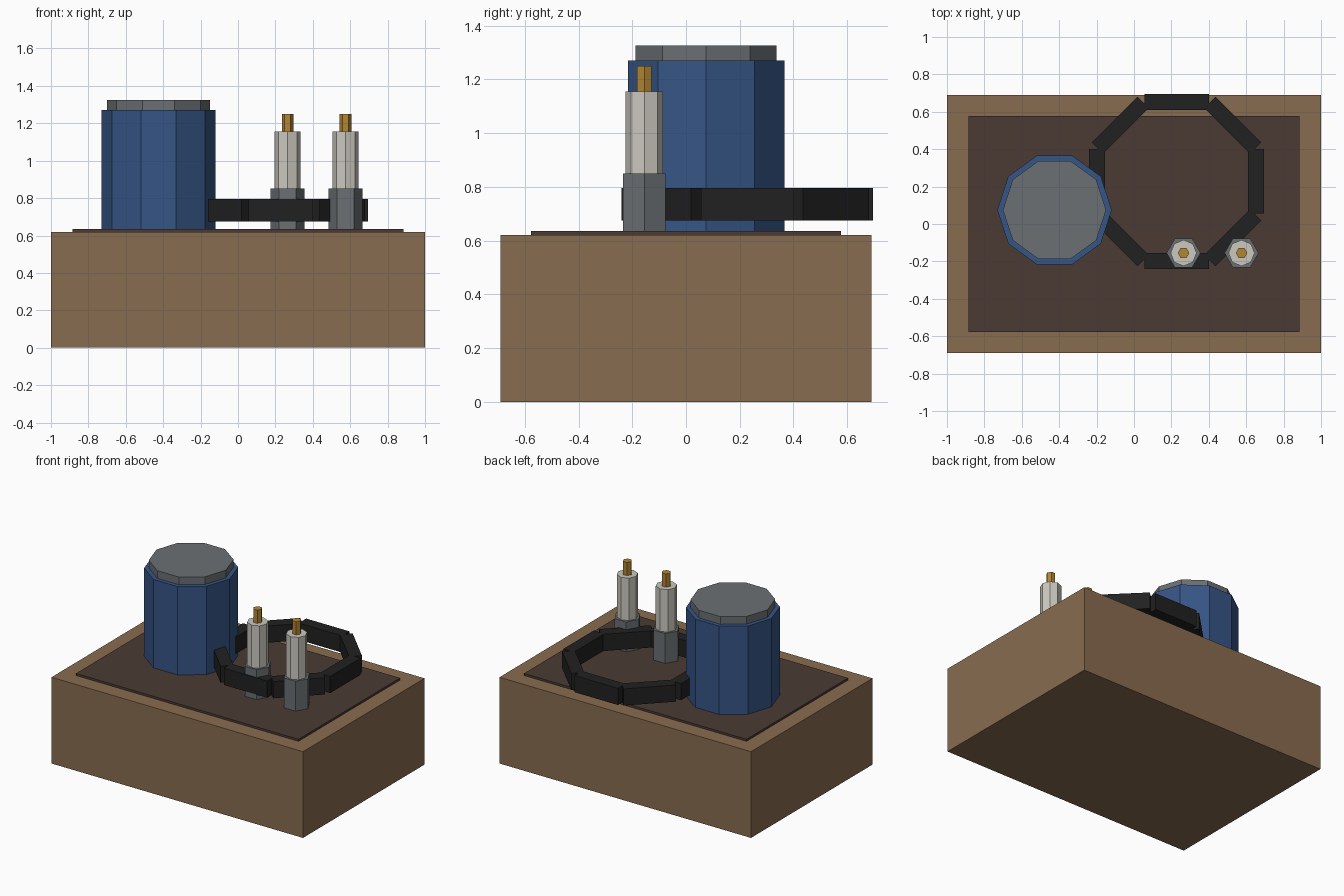
import bpy
import math

old = bpy.data.objects.get("Cube")
if old:
    bpy.data.objects.remove(old, do_unlink=True)


def material(name, rgb):
    m = bpy.data.materials.new(name)
    m.use_nodes = True
    colour = (*rgb, 1)
    m.diffuse_color = colour
    bsdf = next(n for n in m.node_tree.nodes if n.type == "BSDF_PRINCIPLED")
    bsdf.inputs["Base Color"].default_value = colour
    return m


wood = material("wood_brown", (0.25, 0.15, 0.08))
dark = material("dark_brown", (0.07, 0.043, 0.035))
blue = material("blue", (0.037, 0.09, 0.235))
steel = material("steel_grey", (0.145, 0.16, 0.17))
rubber = material("rubber_black", (0.015, 0.015, 0.015))
ceramic = material("ceramic_white", (0.6, 0.58, 0.52))
brass = material("brass", (0.45, 0.24, 0.035))


def finish(name, mat):
    ob = bpy.context.object
    ob.name = ob.data.name = name
    ob.data.materials.append(mat)
    return ob


def box(name, mat, centre, size, turn=0):
    bpy.ops.mesh.primitive_cube_add(size=1, location=centre, rotation=(0, 0, turn))
    ob = finish(name, mat)
    ob.scale = size
    return ob


def prism(name, mat, x, y, z0, z1, radius, sides):
    # Upright prism with one corner pointing along +x
    bpy.ops.mesh.primitive_cylinder_add(
        vertices=sides, radius=radius, depth=z1 - z0,
        location=(x, y, (z0 + z1) / 2))
    ob = finish(name, mat)
    turn = math.pi / 2
    for v in ob.data.vertices:
        px, py = v.co.x, v.co.y
        v.co.x = px * math.cos(turn) - py * math.sin(turn)
        v.co.y = px * math.sin(turn) + py * math.cos(turn)
    return ob


# Crate and its inset lining
CRATE_TOP, FLOOR = 0.62, 0.635
box("crate", wood, (0, 0, CRATE_TOP / 2), (2, 1.38, CRATE_TOP))
box("crate_lining", dark, (0, 0, (CRATE_TOP + FLOOR) / 2),
    (1.77, 1.154, FLOOR - CRATE_TOP))

# Canister with lid
prism("canister", blue, -0.425, 0.075, FLOOR, 1.27, 0.306, 10)
prism("canister_lid", steel, -0.425, 0.075, 1.27, 1.325, 0.276, 10)

# Belt loop made of eight straight links
for i in range(8):
    a = i * math.tau / 8
    box(f"belt_link_{i + 1}", rubber,
        (0.2275 + 0.425 * math.cos(a), 0.2275 + 0.425 * math.sin(a), 0.735),
        (0.085, 0.345, 0.12), a)

# Two plugs: hexagonal base, ceramic body and brass tip
for side, x in (("right", 0.265), ("left", 0.575)):
    y = -0.155
    prism(f"{side}_plug_base", steel, x, y, FLOOR, 0.85, 0.091, 6)
    prism(f"{side}_plug_body", ceramic, x, y, 0.85, 1.155, 0.07, 8)
    prism(f"{side}_plug_tip", brass, x, y, 1.155, 1.25, 0.031, 6)
